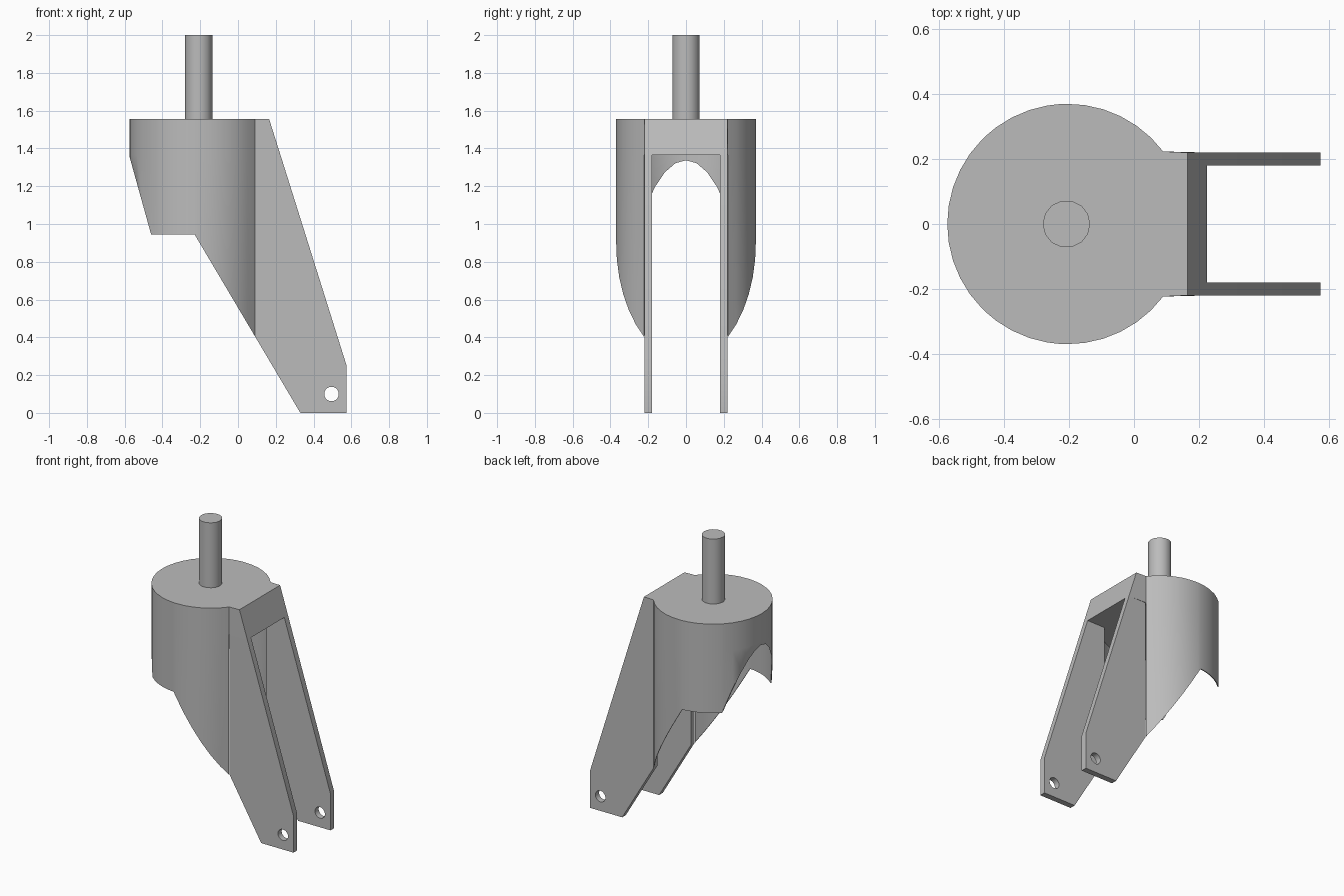
import bpy, bmesh
from math import cos, sin, acos, pi, radians
from mathutils import Vector

cube = bpy.data.objects.get("Cube")
if cube:
    bpy.data.objects.remove(cube, do_unlink=True)

TOP, DECK = 1.555, 1.365          # deck top and underside
CX, R, WALL = -0.205, 0.37, 0.006  # swivel housing
LEG_X, LEG_Y = 0.09, 0.22          # where the legs leave the housing

grey = bpy.data.materials.new("plain_grey")
grey.use_nodes = True
grey.diffuse_color = (0.5, 0.5, 0.5, 1)
grey.node_tree.nodes["Principled BSDF"].inputs["Base Color"].default_value = (0.5, 0.5, 0.5, 1)


def finish(name, bm):
    bmesh.ops.recalc_face_normals(bm, faces=bm.faces)
    mesh = bpy.data.meshes.new(name)
    bm.to_mesh(mesh)
    bm.free()
    obj = bpy.data.objects.new(name, mesh)
    bpy.context.collection.objects.link(obj)
    mesh.materials.append(grey)
    bpy.ops.object.select_all(action='DESELECT')
    obj.select_set(True)
    bpy.context.view_layer.objects.active = obj
    bpy.ops.object.shade_smooth_by_angle(angle=radians(30))
    return obj


def loft(name, rings, closed_rings=False):
    """Skin a list of equal loops; cap the first and last unless they join up."""
    bm = bmesh.new()
    loops = [[bm.verts.new(p) for p in ring] for ring in rings]
    for a, b in zip(loops, loops[1:]):
        for i in range(len(a)):
            j = (i + 1) % len(a)
            bm.faces.new((a[i], a[j], b[j], b[i]))
    bm.faces.new(loops[0])
    bm.faces.new(loops[-1])
    return finish(name, bm)


# Angles around the housing, with extra columns where its lower edge bends
start = acos((LEG_X - CX) / R)
bends = [acos((x - CX) / R) for x in (-0.46, -0.23)]
half = sorted([start + (pi - start) * i / 16 for i in range(17)] + bends)
angles = half + [2 * pi - a for a in reversed(half[:-1])]


def lower_edge(x):
    if x < -0.46:
        return min(DECK - 0.002, 0.945 + (-0.46 - x) * 3.6)
    return 0.945 - max(0, x + 0.23) * 1.6875


# Housing skirt: a thin open shell with a trimmed lower edge
sections = []
for a in angles:
    xo, yo = CX + R * cos(a), R * sin(a)
    xi, yi = CX + (R - WALL) * cos(a), (R - WALL) * sin(a)
    sections.append([(xo, yo, DECK), (xo, yo, lower_edge(xo)),
                     (xi, yi, lower_edge(xi)), (xi, yi, DECK)])
loft("housing_skirt", sections)


# Solid deck: round plate with a square nose and sloping front
def deck_ring(nose_x, z):
    arc = [(CX + R * cos(a), R * sin(a), z) for a in angles]
    return arc + [(nose_x, -LEG_Y, z), (nose_x, LEG_Y, z)]


loft("deck", [deck_ring(0.225, DECK), deck_ring(0.165, TOP)])

# Fork legs with axle holes
profile = [(LEG_X, DECK), (0.225, DECK), (0.575, 0.25), (0.575, 0),
           (0.33, 0), (LEG_X, 0.405)]
hole = [(0.495 + 0.038 * cos(2 * pi * i / 20), 0.1 + 0.038 * sin(2 * pi * i / 20))
        for i in range(20)]
for name, y in (("front_leg", -LEG_Y), ("back_leg", LEG_Y - 0.04)):
    bm = bmesh.new()
    edges = []
    for loop in (profile, hole):
        vs = [bm.verts.new((x, y, z)) for x, z in loop]
        edges += [bm.edges.new((v, vs[(i + 1) % len(vs)])) for i, v in enumerate(vs)]
    bmesh.ops.triangle_fill(bm, edges=edges, use_beauty=True)
    grown = bmesh.ops.extrude_face_region(bm, geom=bm.faces[:], use_keep_orig=True)
    moved = [g for g in grown["geom"] if isinstance(g, bmesh.types.BMVert)]
    bmesh.ops.translate(bm, verts=moved, vec=Vector((0, 0.04, 0)))
    finish(name, bm)

# Swivel stem
stem = [[(CX - 0.003 + 0.073 * cos(2 * pi * i / 14), 0.073 * sin(2 * pi * i / 14), z)
         for i in range(14)] for z in (TOP, 2.0)]
loft("stem", stem)
